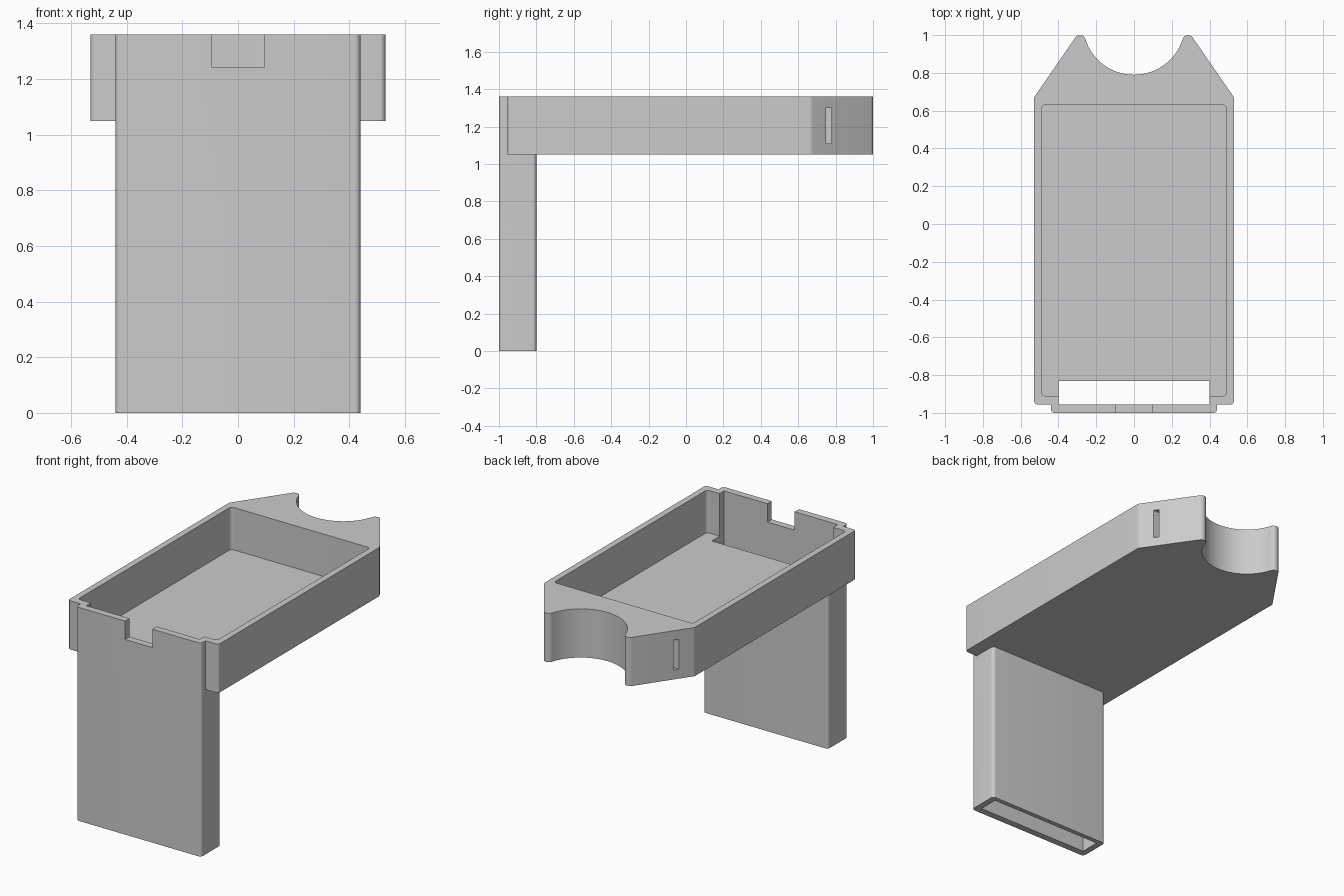
import bpy
import bmesh
from math import radians, cos, sin

cube = bpy.data.objects.get("Cube")
if cube:
    bpy.data.objects.remove(cube, do_unlink=True)

grey = bpy.data.materials.new("light grey plastic")
grey.use_nodes = True
colour = (0.6, 0.6, 0.6, 1)
grey.diffuse_color = colour
grey.node_tree.nodes["Principled BSDF"].inputs["Base Color"].default_value = colour


def arc(cx, cy, r, start, end, steps=8):
    """Points along a circular arc, angles in degrees."""
    angles = [radians(start + (end - start) * i / steps) for i in range(steps + 1)]
    return [(cx + r * cos(a), cy + r * sin(a)) for a in angles]


def mirrored(half):
    """Close a right-hand outline with its mirror image."""
    return half + [(-x, y) for x, y in reversed(half) if x > 1e-5]


def prism(name, outline, bottom, top):
    """Extrude a flat outline between two heights."""
    bm = bmesh.new()
    base = bm.faces.new([bm.verts.new((x, y, bottom)) for x, y in outline])
    extruded = bmesh.ops.extrude_face_region(bm, geom=[base])
    moved = [v for v in extruded["geom"] if isinstance(v, bmesh.types.BMVert)]
    bmesh.ops.translate(bm, vec=(0, 0, top - bottom), verts=moved)
    bmesh.ops.recalc_face_normals(bm, faces=bm.faces)
    mesh = bpy.data.meshes.new(name)
    bm.to_mesh(mesh)
    bm.free()
    mesh.materials.append(grey)
    obj = bpy.data.objects.new(name, mesh)
    bpy.context.collection.objects.link(obj)
    return obj


def box(name, x0, x1, y0, y1, bottom, top):
    return prism(name, [(x0, y0), (x1, y0), (x1, y1), (x0, y1)], bottom, top)


def combine(target, other, operation):
    """Apply a boolean and discard the second shape."""
    mod = target.modifiers.new(operation.lower(), "BOOLEAN")
    mod.operation = operation
    mod.solver = "EXACT"
    mod.object = other
    bpy.context.view_layer.objects.active = target
    bpy.ops.object.modifier_apply(modifier=mod.name)
    bpy.data.objects.remove(other, do_unlink=True)


TOP = 1.36

# Tray body with tapered rear horns and a round scoop between them
tray_half = (arc(0.51, -0.935, 0.02, -90, 0)
             + arc(0.50, 0.66, 0.03, 0, 34.6, 4)
             + arc(0.286, 0.97, 0.03, 34.6, 162.5, 12)
             + arc(0, 1.06, 0.27, -17.5, -90, 24)[1:])
holder = prism("tray_and_chute", mirrored(tray_half), 1.05, TOP)

# Flat vertical chute at the front
chute_half = arc(0.42, -0.98, 0.02, -90, 0) + arc(0.42, -0.82, 0.02, 0, 90)
combine(holder, prism("chute", mirrored(chute_half), 0, TOP), "UNION")

# Open tray cavity
cavity_half = arc(0.47, -0.89, 0.02, -90, 0) + arc(0.47, 0.61, 0.02, 0, 90)
combine(holder, prism("cavity", mirrored(cavity_half), 1.09, 1.5), "DIFFERENCE")

# Passage through the chute and the notch in its upper lip
combine(holder, box("passage", -0.4, 0.4, -0.956, -0.83, -0.1, 1.5), "DIFFERENCE")
combine(holder, box("lip_notch", -0.096, 0.096, -1.1, -0.9, 1.243, 1.5), "DIFFERENCE")

# Narrow pockets in the tapered sides
for side in (-1, 1):
    inner, outer = sorted((side * 0.36, side * 0.6))
    combine(holder, box("side_slot", inner, outer, 0.748, 0.778, 1.11, 1.30), "DIFFERENCE")

bpy.ops.object.select_all(action="DESELECT")
holder.select_set(True)
bpy.context.view_layer.objects.active = holder
bpy.ops.object.shade_smooth_by_angle(angle=radians(30))
